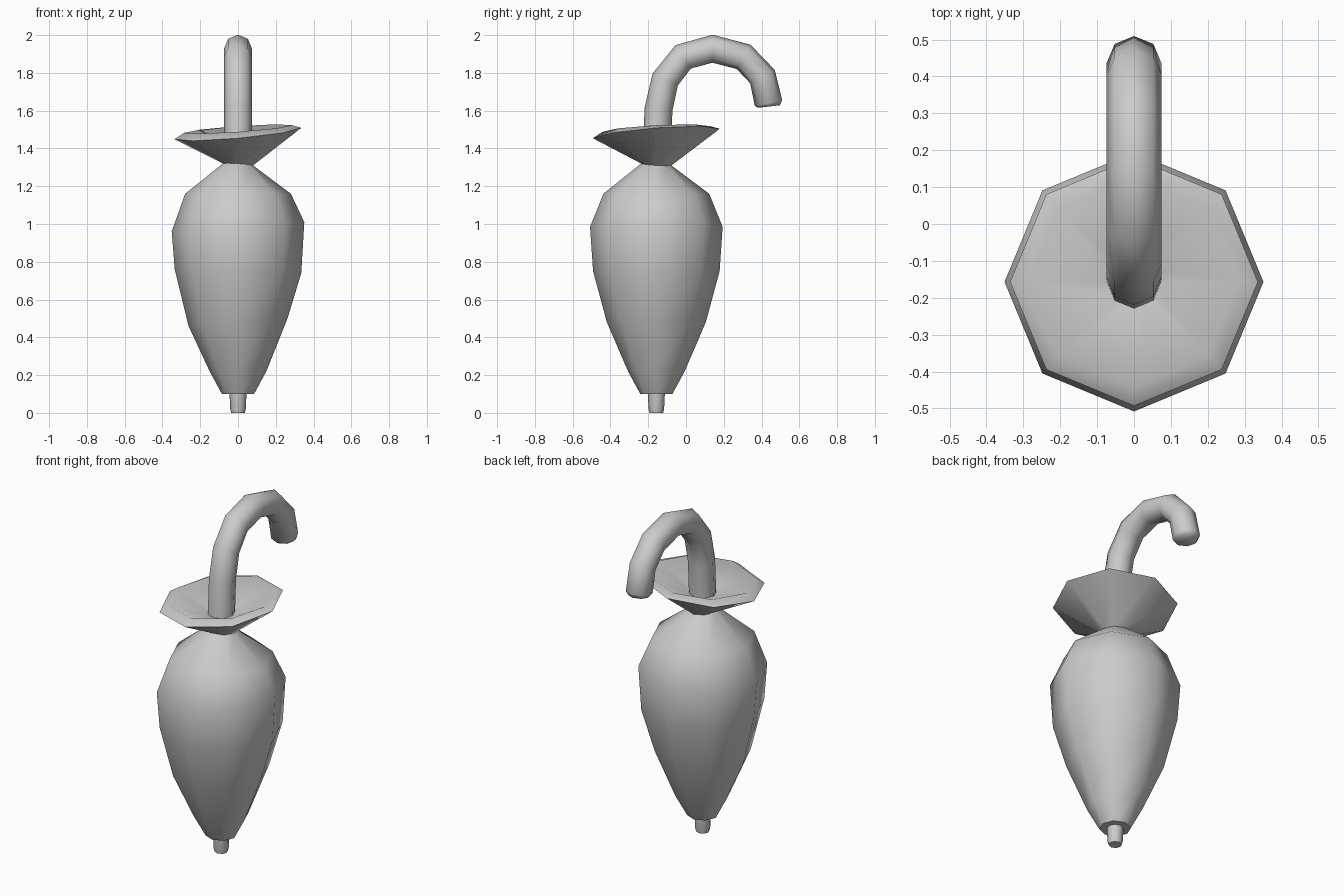
import bpy, bmesh
from math import sin, cos, pi, radians
from mathutils import Vector

if "Cube" in bpy.data.objects:
    bpy.data.objects.remove(bpy.data.objects["Cube"])

SIDES = 8
AXIS_Y = -0.157


def loft(name, rings, angle=60):
    """Skin a list of point rings and cap both ends."""
    bm = bmesh.new()
    loops = [[bm.verts.new(p) for p in ring] for ring in rings]
    for a, b in zip(loops, loops[1:]):
        for i in range(SIDES):
            j = (i + 1) % SIDES
            bm.faces.new((a[i], a[j], b[j], b[i]))
    bm.faces.new(loops[0][::-1])
    bm.faces.new(loops[-1])
    bmesh.ops.recalc_face_normals(bm, faces=bm.faces)
    me = bpy.data.meshes.new(name)
    bm.to_mesh(me)
    bm.free()
    me.shade_smooth()
    me.set_sharp_from_angle(angle=radians(angle))
    ob = bpy.data.objects.new(name, me)
    bpy.context.collection.objects.link(ob)
    return ob


def level_ring(r, z, tilt_x=0.0, tilt_y=0.0):
    """Octagon around the shaft axis; tilts raise the +x and +y sides."""
    return [(r * cos(t), AXIS_Y + r * sin(t), z + tilt_x * cos(t) + tilt_y * sin(t))
            for t in (2 * pi * i / SIDES for i in range(SIDES))]


# Folded canopy: wrapped body, pinched neck and flared ruffle with a hollow top
profile = [
    (0.085, 0.10), (0.15, 0.22), (0.262, 0.48, 0.02), (0.335, 0.75, -0.01),
    (0.351, 0.985, 0.025), (0.28, 1.16), (0.08, 1.315, -0.005, -0.005),
    (0.336, 1.479, 0.03, 0.025), (0.285, 1.503, 0.02, 0.015), (0.05, 1.40),
]
loft("folded_canopy", [level_ring(*p) for p in profile])

# Ferrule tip
loft("ferrule_tip", [level_ring(0.036, 0.0), level_ring(0.041, 0.02),
                     level_ring(0.046, 0.12)])

# Hooked handle: octagonal tube swept along a path in the YZ plane
path = [Vector((0, y, z)) for y, z in (
    (-0.157, 1.36), (-0.145, 1.61), (-0.11, 1.765), (-0.015, 1.885),
    (0.14, 1.928), (0.305, 1.885), (0.405, 1.78), (0.437, 1.64), (0.439, 1.622))]
rings = []
for k, p in enumerate(path):
    d = (path[min(k + 1, len(path) - 1)] - path[max(k - 1, 0)]).normalized()
    n = Vector((0, -d.z, d.y))
    r = 0.058 if k == len(path) - 1 else 0.074
    rings.append([p + Vector((1, 0, 0)) * (r * cos(t)) + n * (r * sin(t))
                  for t in (2 * pi * i / SIDES for i in range(SIDES))])
loft("hooked_handle", rings)
